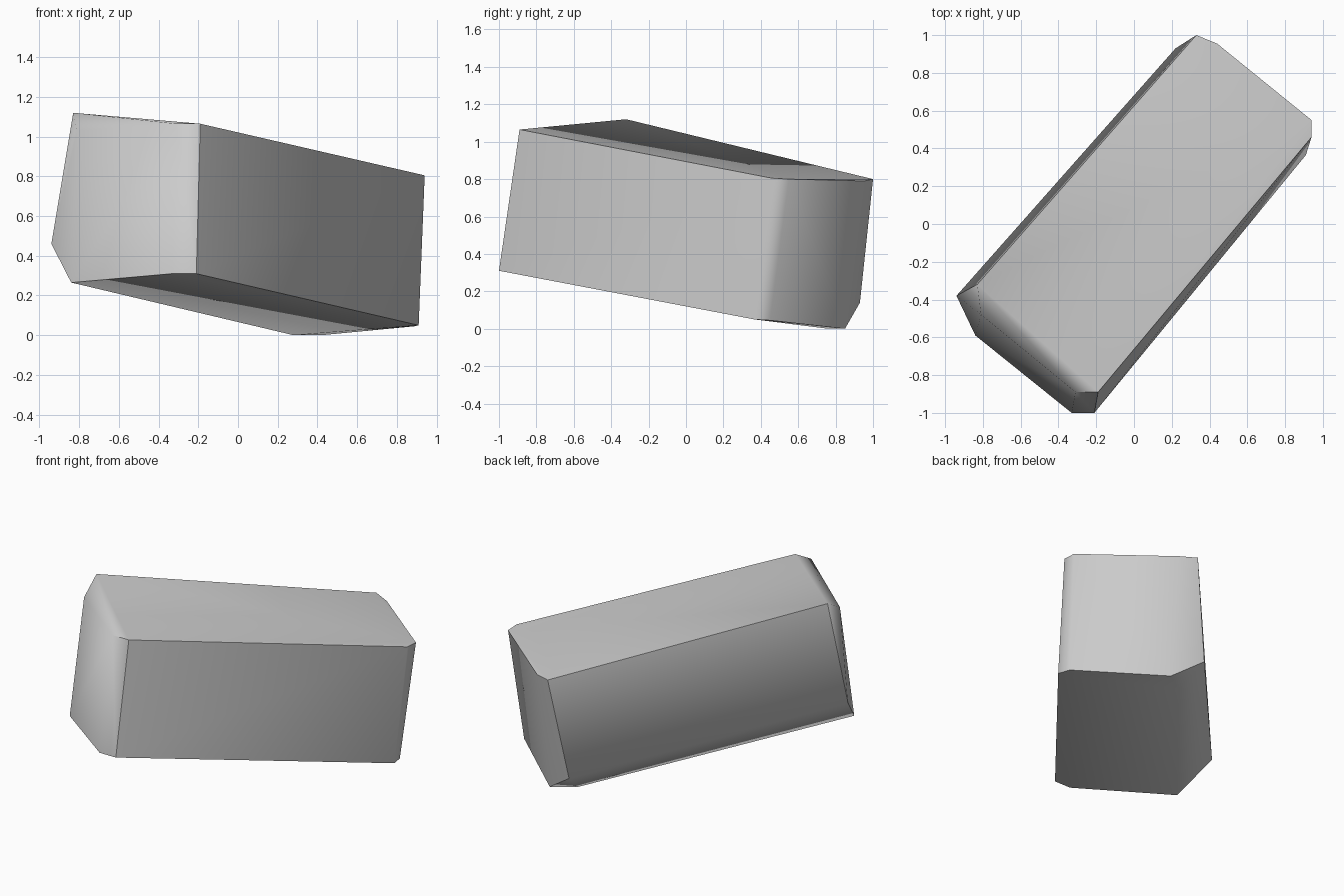
import bpy, bmesh
from math import radians

if "Cube" in bpy.data.objects:
    bpy.data.objects.remove(bpy.data.objects["Cube"])

# Corner points of the two chamfered ends of the tilted block
near_end = [
    (-0.83, -0.32, 1.12), (-0.81, -0.48, 1.03),                       # upper left
    (-0.19, -0.89, 1.065), (-0.31, -0.89, 1.065),                     # upper right
    (-0.21, -1.00, 0.31), (-0.33, -1.00, 0.31),                       # lower right
    (-0.84, -0.59, 0.265), (-0.94, -0.38, 0.46),                      # lower left
]
far_end = [
    (0.33, 1.00, 0.80), (0.44, 0.955, 0.79),                          # upper left
    (0.94, 0.46, 0.805), (0.94, 0.55, 0.80),                          # upper right
    (0.91, 0.365, 0.05), (0.89, 0.45, 0.045),                         # lower right
    (0.28, 0.76, 0.0), (0.42, 0.85, 0.0), (0.22, 0.93, 0.14),         # lower left
]

# Solid block spanning both ends
bm = bmesh.new()
for p in near_end + far_end:
    bm.verts.new(p)
bmesh.ops.convex_hull(bm, input=bm.verts[:])
bmesh.ops.dissolve_limit(bm, angle_limit=radians(1), verts=bm.verts[:], edges=bm.edges[:])
bmesh.ops.recalc_face_normals(bm, faces=bm.faces[:])
mesh = bpy.data.meshes.new("chamfered_block")
bm.to_mesh(mesh)
bm.free()
block = bpy.data.objects.new("chamfered_block", mesh)
bpy.context.collection.objects.link(block)

# Soft chamfers, crisp main edges
bpy.context.view_layer.objects.active = block
block.select_set(True)
bpy.ops.object.shade_smooth_by_angle(angle=radians(50))
